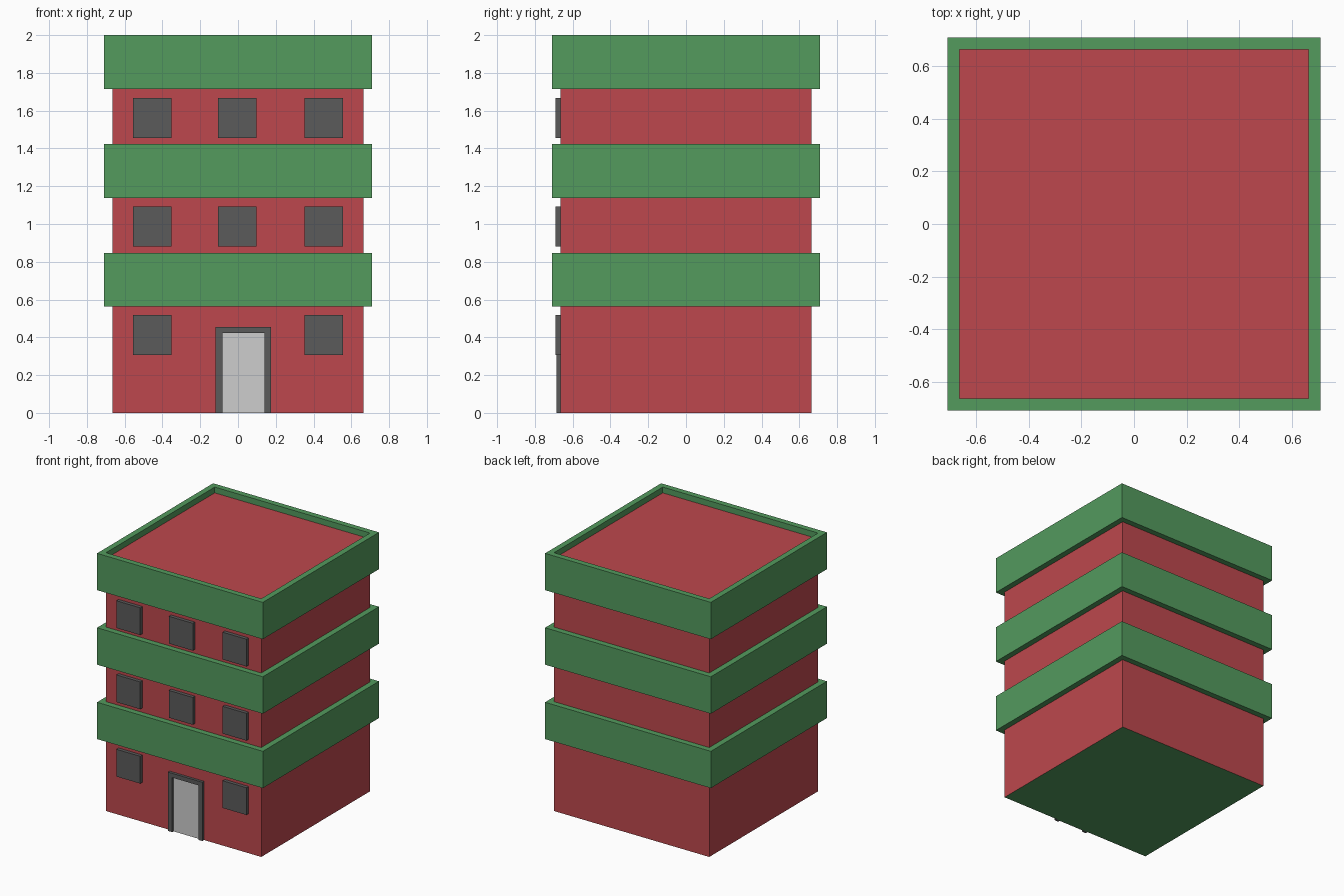
import bpy, bmesh

if "Cube" in bpy.data.objects:
    bpy.data.objects.remove(bpy.data.objects["Cube"])


def material(name, rgb):
    m = bpy.data.materials.new(name)
    m.diffuse_color = (*rgb, 1)
    m.use_nodes = True
    m.node_tree.nodes["Principled BSDF"].inputs["Base Color"].default_value = m.diffuse_color
    return m


RED = material("brick red", (0.51, 0.064, 0.075))
GREEN = material("band green", (0.087, 0.325, 0.111))
GREY = material("dark grey", (0.105, 0.105, 0.105))
WHITE = material("door white", (0.61, 0.61, 0.61))

WALL, RIM, ROOF_Z = 0.665, 0.71, 1.955


def add_object(name, bm, *mats):
    bmesh.ops.recalc_face_normals(bm, faces=bm.faces)
    mesh = bpy.data.meshes.new(name)
    bm.to_mesh(mesh)
    bm.free()
    for m in mats:
        mesh.materials.append(m)
    ob = bpy.data.objects.new(name, mesh)
    bpy.context.collection.objects.link(ob)
    return ob


def box(name, lo, hi, *mats):
    bm = bmesh.new()
    bmesh.ops.create_cube(bm, size=1)
    for v in bm.verts:
        v.co = [(a + b) / 2 + c * (b - a) for a, b, c in zip(lo, hi, v.co)]
    return add_object(name, bm, *mats)


def square_band(name, profile):
    """Sweep a (half width, z) profile around a square."""
    bm = bmesh.new()
    rings = [[bm.verts.new((sx * r, sy * r, z))
              for sx, sy in ((-1, -1), (1, -1), (1, 1), (-1, 1))] for r, z in profile]
    for a, b in zip(rings, rings[1:]):
        for i in range(4):
            j = (i + 1) % 4
            bm.faces.new((a[i], a[j], b[j], b[i]))
    return add_object(name, bm, GREEN)


# Main block: red walls and roof, green underside
body = box("building_body", (-WALL, -WALL, 0), (WALL, WALL, ROOF_Z), RED, GREEN)
for p in body.data.polygons:
    p.material_index = 1 if p.normal.z < -0.5 else 0

# Projecting floor bands; the top one rises above the roof as a parapet
for n, (z0, z1) in enumerate(((0.562, 0.847), (1.138, 1.424), (1.715, 2.0))):
    inner_z = ROOF_Z if n == 2 else z0
    square_band(f"floor_band_{n + 1}",
                ((WALL, z0), (RIM, z0), (RIM, z1), (WALL, z1), (WALL, inner_z)))

# Windows: three per floor, door replaces the middle one on the ground floor
for floor, z in enumerate((0.306, 0.882, 1.456)):
    for col, x in enumerate((-0.455, -0.005, 0.455)):
        if floor == 0 and col == 1:
            continue
        box(f"window_{floor + 1}_{col + 1}", (x - 0.102, -0.692, z),
            (x + 0.102, -WALL, z + 0.211), GREY)

# Door frame: an upside-down U extruded from the wall
bm = bmesh.new()
outline = [(-0.12, 0), (-0.12, 0.455), (0.175, 0.455), (0.175, 0),
           (0.14, 0), (0.14, 0.422), (-0.083, 0.422), (-0.083, 0)]
face = bm.faces.new([bm.verts.new((x, -WALL, z)) for x, z in outline])
ext = bmesh.ops.extrude_face_region(bm, geom=[face])
for v in ext["geom"]:
    if isinstance(v, bmesh.types.BMVert):
        v.co.y = -0.686
add_object("door_frame", bm, GREY)

# Door panel set back inside the frame
box("door_panel", (-0.083, -0.67, 0), (0.14, -WALL, 0.422), WHITE)
